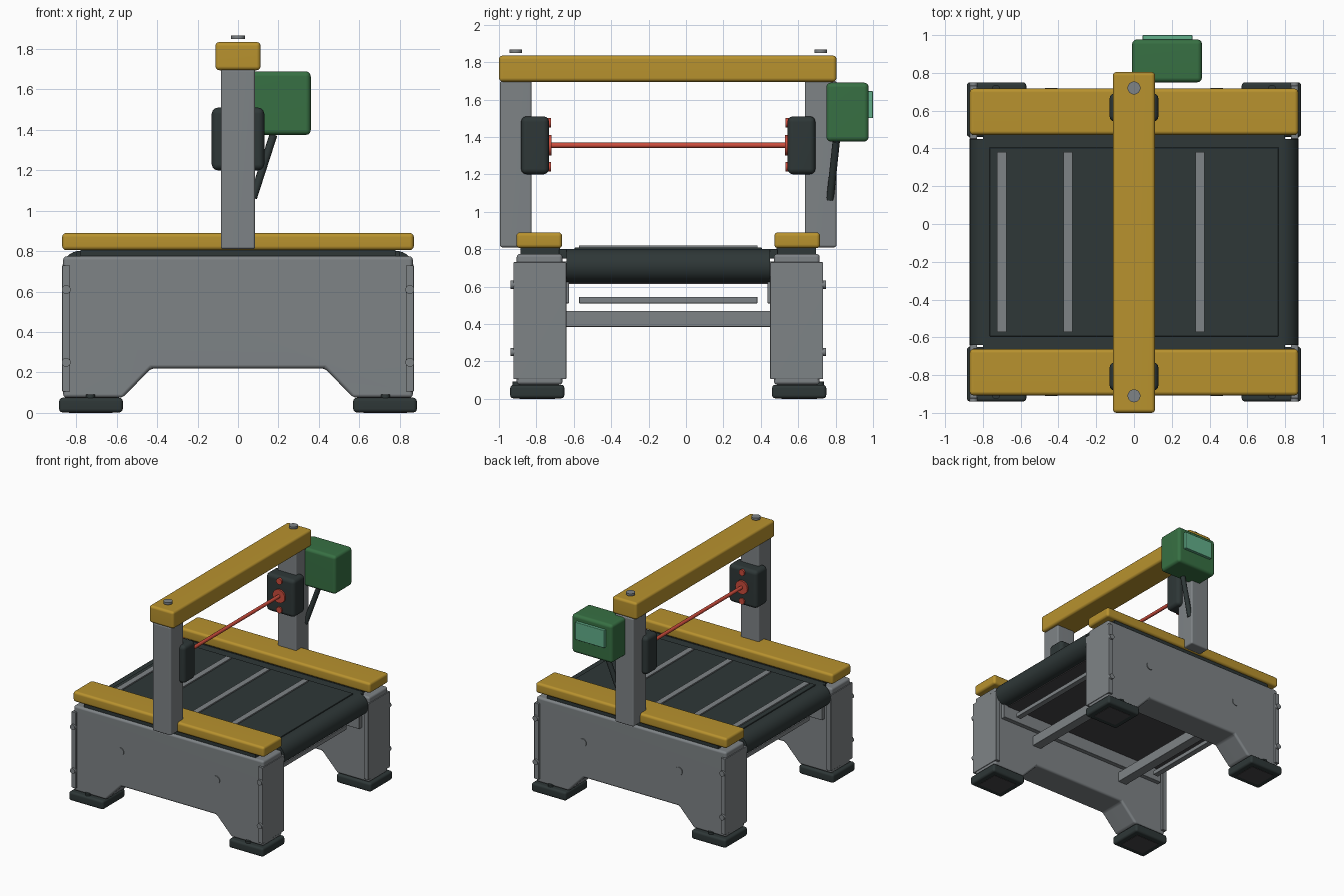
import bpy, bmesh, math
from mathutils import Vector

old = bpy.data.objects.get("Cube")
if old:
    bpy.data.objects.remove(old, do_unlink=True)


def material(name, rgb):
    lin = [((c / 255 + 0.055) / 1.055) ** 2.4 for c in rgb] + [1]
    m = bpy.data.materials.new(name)
    m.use_nodes = True
    m.diffuse_color = lin
    m.node_tree.nodes["Principled BSDF"].inputs["Base Color"].default_value = lin
    return m


STEEL = material("grey steel", (126, 131, 134))
OCHRE = material("ochre", (184, 146, 46))
RUBBER = material("dark rubber", (46, 55, 55))
UNDER = material("charcoal", (70, 68, 71))
GREEN = material("green", (55, 112, 67))
MINT = material("mint screen", (98, 175, 138))
RED = material("red", (204, 76, 60))

YC = -0.095     # middle of the frame between the two side panels
made = []


def finish(name, bm, mat, bevel=0.0):
    if bevel:
        bmesh.ops.bevel(bm, geom=bm.edges[:], offset=bevel, segments=3,
                        profile=0.5, affect='EDGES', clamp_overlap=True)
    bmesh.ops.recalc_face_normals(bm, faces=bm.faces[:])
    me = bpy.data.meshes.new(name)
    bm.to_mesh(me)
    bm.free()
    me.materials.append(mat)
    ob = bpy.data.objects.new(name, me)
    bpy.context.collection.objects.link(ob)
    made.append(ob)
    return ob


def box(name, xr, yr, zr, mat, bevel=0.0):
    bm = bmesh.new()
    bmesh.ops.create_cube(bm, size=1)
    for v in bm.verts:
        for i, r in enumerate((xr, yr, zr)):
            v.co[i] = (r[0] + r[1]) / 2 + v.co[i] * abs(r[1] - r[0])
    return finish(name, bm, mat, bevel)


def rod(name, a, b, radius, mat, sides=24):
    a, b = Vector(a), Vector(b)
    bm = bmesh.new()
    bmesh.ops.create_cone(bm, cap_ends=True, segments=sides, radius1=radius,
                          radius2=radius, depth=(b - a).length)
    ob = finish(name, bm, mat)
    ob.location = (a + b) / 2
    ob.rotation_mode = 'QUATERNION'
    ob.rotation_quaternion = (b - a).to_track_quat('Z', 'Y')
    return ob


def prism(name, outline, y0, y1, mat, bevel=0.0):
    """Extrude an (x, z) outline along y."""
    bm = bmesh.new()
    face = bm.faces.new([bm.verts.new((x, y0, z)) for x, z in outline])
    ext = bmesh.ops.extrude_face_region(bm, geom=[face])["geom"]
    for v in ext:
        if isinstance(v, bmesh.types.BMVert):
            v.co.y = y1
    return finish(name, bm, mat, bevel)


half = [(0.43, 0.22), (0.57, 0.075), (0.865, 0.075), (0.865, 0.775)]
panel_outline = half + [(-x, z) for x, z in reversed(half)]

# Everything that repeats on the front and back sides
for end, s in (("front", -1), ("back", 1)):
    def Y(d):
        return YC + s * d

    prism(end + "_side_panel", panel_outline, Y(0.565), Y(0.81), STEEL, 0.018)
    box(end + "_rail", (-0.87, 0.87), (Y(0.567), Y(0.812)), (0.805, 0.89), OCHRE, 0.02)
    box(end + "_deck_bracket", (-0.80, 0.80), (Y(0.53), Y(0.58)), (0.51, 0.735), STEEL, 0.006)
    box(end + "_deck_edge", (-0.80, 0.80), (Y(0.51), Y(0.585)), (0.75, 0.80), RUBBER, 0.006)
    box(end + "_deck_spacer", (-0.78, 0.78), (Y(0.58), Y(0.79)), (0.765, 0.807), RUBBER)
    # Gantry post with its sensor head
    box(end + "_post", (-0.085, 0.085), (Y(0.73), Y(0.90)), (0.81, 1.70), STEEL, 0.012)
    box(end + "_sensor_box", (-0.13, 0.13), (Y(0.637), Y(0.787)), (1.20, 1.51), RUBBER, 0.03)
    rod(end + "_sensor_flange", (0, Y(0.66), 1.355), (0, Y(0.623), 1.355), 0.055, RED)
    for z in (1.24, 1.475):
        rod(end + "_sensor_stud", (0, Y(0.66), z), (0, Y(0.626), z), 0.025, RED)
    rod(end + "_beam_bolt", (0, Y(0.815), 1.85), (0, Y(0.815), 1.868), 0.034, STEEL)

    for side, t in (("left", 1), ("right", -1)):
        part = end + "_" + side
        box(part + "_end_plate", (t * 0.83, t * 0.87), (Y(0.545), Y(0.828)),
            (0.105, 0.73), STEEL, 0.004)
        for z in (0.25, 0.61):
            rod(part + "_plate_bolt", (t * 0.85, Y(0.82), z), (t * 0.85, Y(0.844), z), 0.022, STEEL, 16)
        rod(part + "_panel_bolt", (t * 0.437, Y(0.80), 0.51), (t * 0.437, Y(0.816), 0.51), 0.033, STEEL)
        # Foot pad, its cap screw and the plate underneath
        box(part + "_foot", (t * 0.57, t * 0.885), (Y(0.555), Y(0.845)), (0.002, 0.075), RUBBER, 0.018)
        rod(part + "_foot_screw", (t * 0.73, Y(0.81), 0.07), (t * 0.73, Y(0.81), 0.092), 0.022, RUBBER, 16)
        box(part + "_foot_plate", (t * 0.62, t * 0.835), (Y(0.605), Y(0.795)), (0, 0.006), UNDER)

# Conveyor belt: flat top with a round nose at each end
R, CX, CZ = 0.09, 0.78, 0.712
nose = [(CX + R * math.sin(a), CZ + R * math.cos(a))
        for a in (math.pi * i / 16 for i in range(17))]
belt_outline = nose + [(-x, z) for x, z in reversed(nose)]
prism("conveyor_belt", belt_outline, YC - 0.545, YC + 0.545, RUBBER)
box("belt_surface", (-0.765, 0.765), (YC - 0.50, YC + 0.50), (0.79, 0.81), RUBBER, 0.004)
box("deck_underside", (-0.76, 0.76), (YC - 0.56, YC + 0.56), (0.615, 0.63), UNDER)
for x in (-0.70, -0.35, 0, 0.35):
    box("belt_slat", (x - 0.024, x + 0.024), (YC - 0.477, YC + 0.477), (0.80, 0.82), STEEL)

# Lower cross members
for t in (-1, 1):
    box("cross_beam", (t * 0.397, t * 0.477), (YC - 0.57, YC + 0.57), (0.385, 0.47), STEEL, 0.004)
    box("return_slat", (t * 0.676, t * 0.724), (YC - 0.477, YC + 0.477), (0.51, 0.545), STEEL, 0.004)

# Gantry beam and sensing rod
box("gantry_beam", (-0.112, 0.112), (-1.0, 0.805), (1.695, 1.835), OCHRE, 0.02)
rod("sensing_rod", (0, YC - 0.63, 1.355), (0, YC + 0.63, 1.355), 0.014, RED, 16)

# Display on its strut
box("display_housing", (-0.01, 0.36), (0.75, 0.977), (1.375, 1.69), GREEN, 0.025)
box("display_screen", (0.045, 0.31), (0.97, 1.0), (1.50, 1.645), MINT, 0.004)
rod("display_strut", (0.075, 0.77, 1.065), (0.175, 0.803, 1.375), 0.02, RUBBER, 12)

# Smooth the rounded edges, keep hard corners
bpy.ops.object.select_all(action='DESELECT')
for ob in made:
    ob.select_set(True)
bpy.context.view_layer.objects.active = made[0]
bpy.ops.object.shade_smooth_by_angle(angle=math.radians(40))
for ob in made:
    ob.modifiers.new("even shading", 'WEIGHTED_NORMAL').keep_sharp = True
